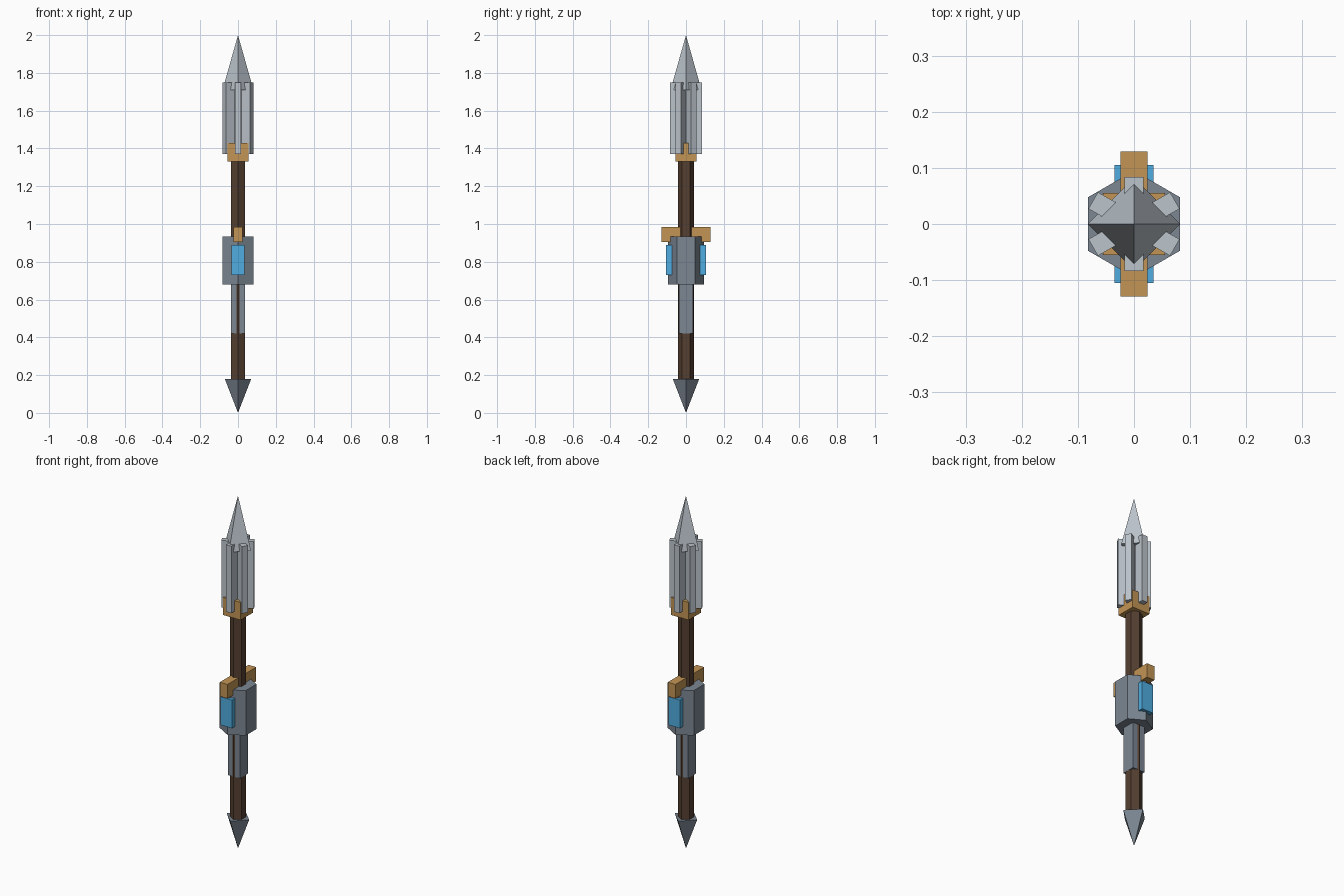
import bpy, bmesh
from math import sin, cos, pi
from mathutils import Matrix

if "Cube" in bpy.data.objects:
    bpy.data.objects.remove(bpy.data.objects["Cube"])


def material(name, rgb):
    m = bpy.data.materials.new(name)
    m.diffuse_color = (*rgb, 1)
    m.use_nodes = True
    m.node_tree.nodes["Principled BSDF"].inputs["Base Color"].default_value = m.diffuse_color
    return m


WOOD = material("wood", (0.09, 0.05, 0.03))
BRASS = material("brass", (0.55, 0.30, 0.09))
GLOW = material("blue_inlay", (0.08, 0.42, 0.75))
IRON = material("iron", (0.20, 0.24, 0.29))
STEEL = material("steel", (0.50, 0.55, 0.60))


def finish(name, bm, mat):
    bmesh.ops.recalc_face_normals(bm, faces=bm.faces)
    me = bpy.data.meshes.new(name)
    bm.to_mesh(me)
    bm.free()
    me.materials.append(mat)
    ob = bpy.data.objects.new(name, me)
    bpy.context.collection.objects.link(ob)
    return ob


def box(name, x, y, z, mat, angle=0):
    """Box from (min, max) pairs, turned about the z axis."""
    bm = bmesh.new()
    size = [b - a for a, b in (x, y, z)]
    mid = [(a + b) / 2 for a, b in (x, y, z)]
    bmesh.ops.create_cube(bm, size=1, matrix=Matrix.Rotation(angle, 4, 'Z')
                          @ Matrix.Translation(mid) @ Matrix.Diagonal((*size, 1)))
    return finish(name, bm, mat)


def ring(bm, n, r, z):
    """Regular polygon with a corner on the y axis."""
    return [bm.verts.new((r * sin(2 * pi * i / n), r * cos(2 * pi * i / n), z))
            for i in range(n)]


def prism(name, n, r, z0, z1, mat):
    bm = bmesh.new()
    face = bm.faces.new(ring(bm, n, r, z0))
    ext = bmesh.ops.extrude_face_region(bm, geom=[face], use_keep_orig=True)
    top = [g for g in ext["geom"] if isinstance(g, bmesh.types.BMVert)]
    bmesh.ops.translate(bm, verts=top, vec=(0, 0, z1 - z0))
    return finish(name, bm, mat)


def spike(name, r, z_base, z_tip, mat):
    bm = bmesh.new()
    base = ring(bm, 4, r, z_base)
    tip = bm.verts.new((0, 0, z_tip))
    bm.faces.new(base)
    for i in range(4):
        bm.faces.new((base[i], base[(i + 1) % 4], tip))
    return finish(name, bm, mat)


# Shaft and the two pointed ends
prism("shaft", 6, 0.042, 0.16, 1.40, WOOD)
spike("bottom_spike", 0.07, 0.18, 0.0, IRON)
spike("top_spike", 0.082, 1.71, 2.0, STEEL)

# Head: collar, core and six flanges
box("head_collar", (-0.055, 0.055), (-0.055, 0.055), (1.33, 1.43), BRASS)
prism("head_core", 6, 0.034, 1.38, 1.74, STEEL)
for i in range(6):
    box(f"head_flange_{i + 1}", (-0.017, 0.017), (0.03, 0.084), (1.37, 1.75),
        STEEL, i * pi / 3)

# Middle housing with grip sleeve, inlays and crossbar
box("grip_sleeve", (-0.0375, 0.0375), (-0.0375, 0.0375), (0.42, 0.69), IRON)
prism("housing", 6, 0.095, 0.68, 0.935, IRON)
for side, s in (("front", -1), ("back", 1)):
    box(f"{side}_inlay", (-0.035, 0.035), tuple(sorted((s * 0.06, s * 0.105))),
        (0.73, 0.89), GLOW)
box("crossbar", (-0.024, 0.024), (-0.129, 0.129), (0.905, 0.985), BRASS)
